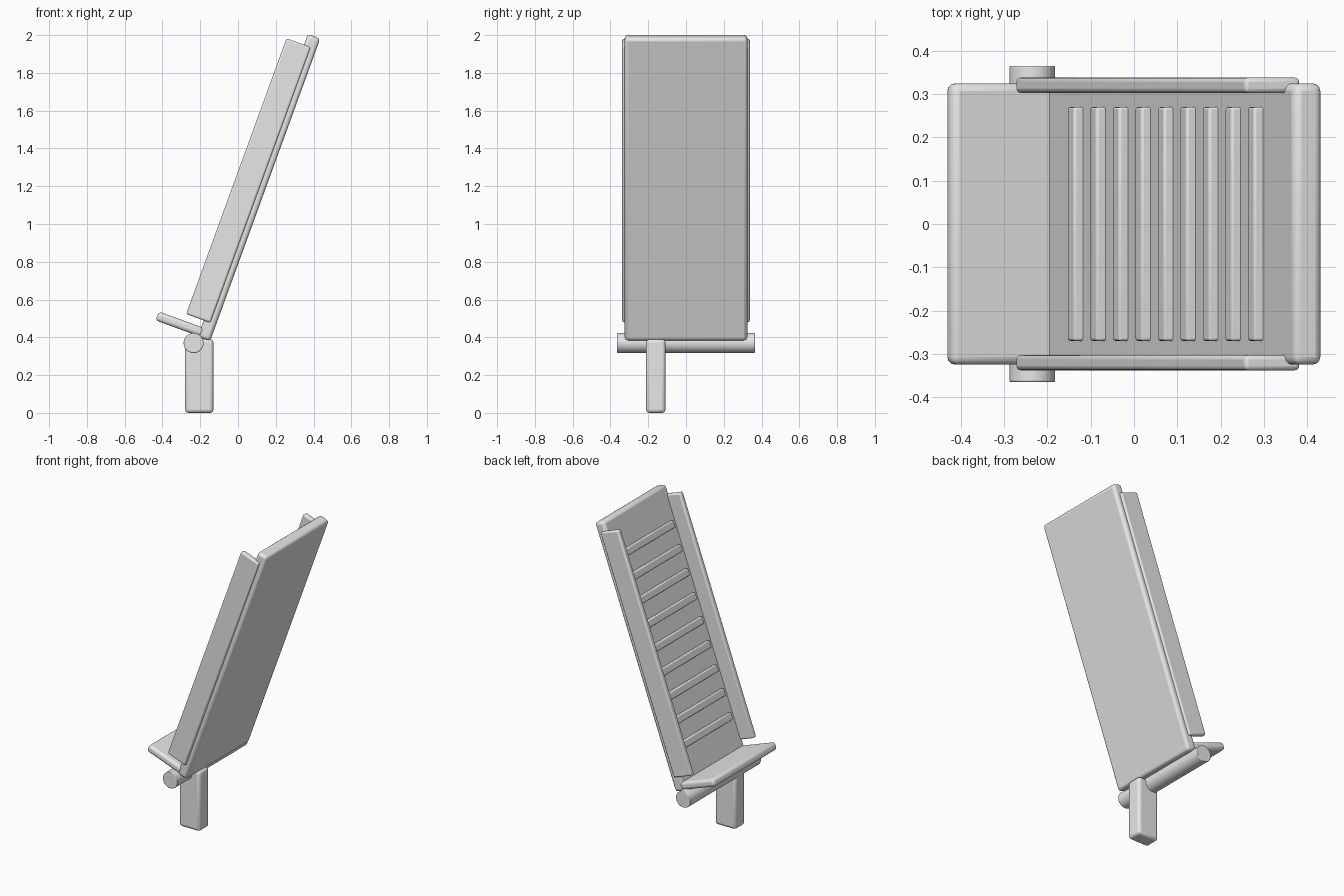
import bpy, math
from mathutils import Vector

if "Cube" in bpy.data.objects:
    bpy.data.objects.remove(bpy.data.objects["Cube"])

TILT = math.radians(20)
UP = Vector((math.sin(TILT), 0, math.cos(TILT)))      # along the back panel
OUT = Vector((-math.cos(TILT), 0, math.sin(TILT)))    # away from its ribbed face

grey = bpy.data.materials.new("light_grey")
grey.diffuse_color = (0.8, 0.8, 0.8, 1)
grey.use_nodes = True
grey.node_tree.nodes["Principled BSDF"].inputs["Base Color"].default_value = grey.diffuse_color


def finish(ob, name, bevel):
    ob.name = name
    ob.data.materials.append(grey)
    m = ob.modifiers.new("rounded_edges", 'BEVEL')
    m.width, m.segments, m.limit_method = bevel, 3, 'ANGLE'
    bpy.ops.object.shade_smooth_by_angle(angle=math.radians(35))
    return ob


def box(name, loc, size, bevel, tilt=TILT):
    bpy.ops.mesh.primitive_cube_add(size=1, location=loc, rotation=(0, tilt, 0))
    ob = bpy.context.object
    ob.scale = size
    bpy.ops.object.transform_apply(location=False, rotation=False, scale=True)
    return finish(ob, name, bevel)


# Tilted back panel
centre = Vector((0.111, 0, 1.1925))
box("back_panel", centre, (0.07, 0.65, 1.706), 0.018)

# Raised side rails along both long edges
for name, s in (("front_rail", -1), ("rear_rail", 1)):
    box(name, (0.055, s * 0.3205, 1.23), (0.136, 0.035, 1.553), 0.01)

# Row of ribs across the panel face
for i in range(9):
    pos = centre + UP * (0.0115 + (i - 4) * 0.152) + OUT * 0.041
    box(f"rib_{i + 1}", pos, (0.032, 0.54, 0.045), 0.006)

# Ledge at the foot of the panel
tip = Vector((-0.428, 0, 0.513))
box("ledge", tip - OUT * 0.13, (0.26, 0.65, 0.05), 0.018)

# Hinge bar
bpy.ops.mesh.primitive_cylinder_add(vertices=32, radius=0.053, depth=0.73,
                                    location=(-0.235, 0, 0.37),
                                    rotation=(math.pi / 2, 0, 0))
finish(bpy.context.object, "hinge_bar", 0.004)

# Off-centre support leg
box("support_leg", (-0.205, -0.16, 0.195), (0.15, 0.102, 0.39), 0.018, 0)
